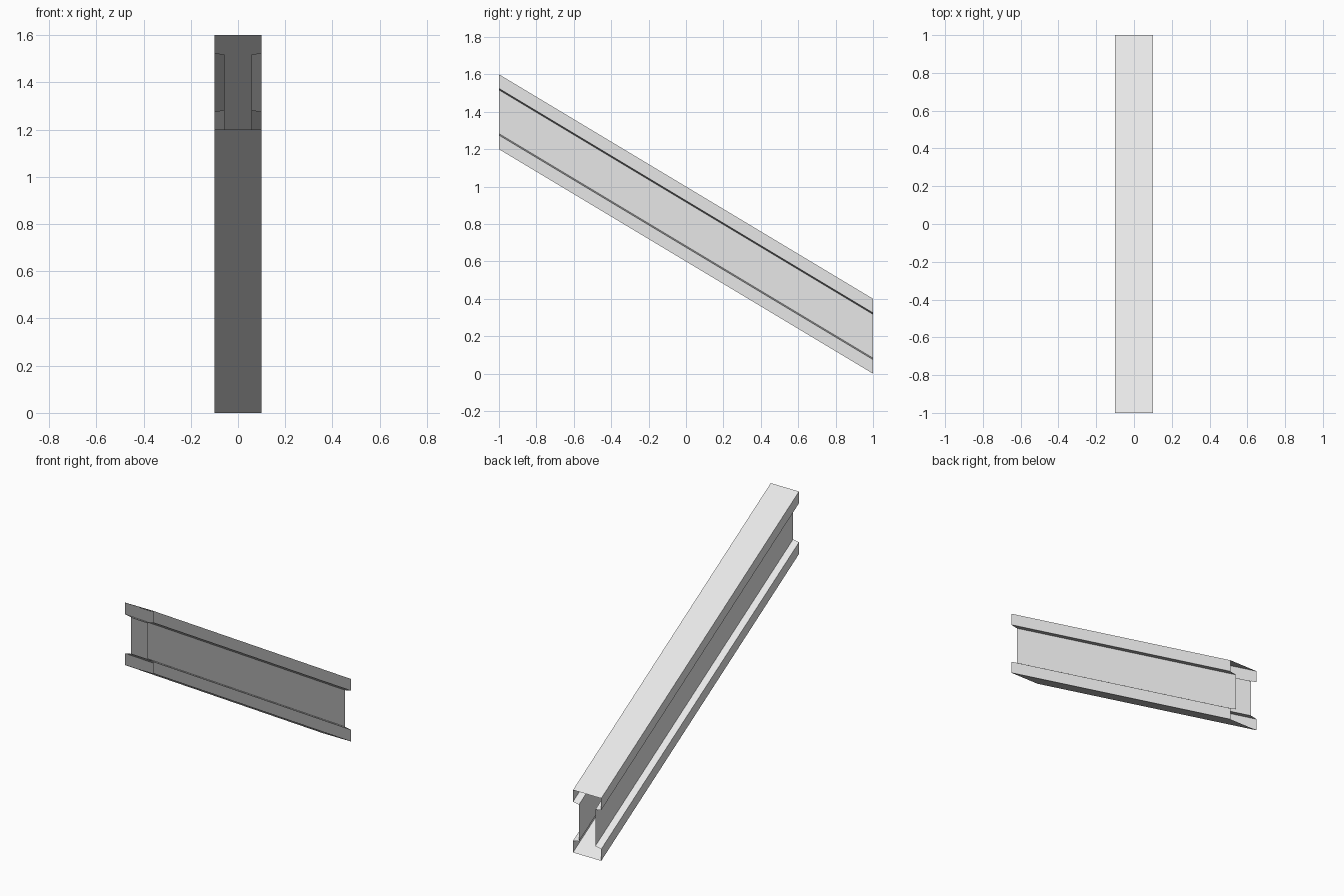
import bpy
import bmesh

if "Cube" in bpy.data.objects:
    bpy.data.objects.remove(bpy.data.objects["Cube"])

# Single plain grey
grey = bpy.data.materials.new("light_grey")
colour = (0.8, 0.8, 0.8, 1)
grey.use_nodes = True
grey.diffuse_color = colour
grey.node_tree.nodes["Principled BSDF"].inputs["Base Color"].default_value = colour

HEIGHT, DROP = 0.4, 1.2
FLANGE_EDGE, FLANGE_ROOT = 0.075, 0.083
HALF_FLANGE, HALF_WEB = 0.1, 0.058

# Right-hand half of the I section, bottom to top, then mirrored
half = [
    (HALF_FLANGE, 0),
    (HALF_FLANGE, FLANGE_EDGE),
    (HALF_WEB, FLANGE_ROOT),
    (HALF_WEB, HEIGHT - FLANGE_ROOT),
    (HALF_FLANGE, HEIGHT - FLANGE_EDGE),
    (HALF_FLANGE, HEIGHT),
]
section = half + [(-x, z) for x, z in reversed(half)]

# Sloping hollow beam shell, open at both upright ends
bm = bmesh.new()
front = [bm.verts.new((x, -1, z + DROP)) for x, z in section]
back = [bm.verts.new((x, 1, z)) for x, z in section]
for i in range(len(section)):
    j = (i + 1) % len(section)
    bm.faces.new((front[i], back[i], back[j], front[j]))

mesh = bpy.data.meshes.new("sloping_beam")
bm.to_mesh(mesh)
bm.free()
mesh.materials.append(grey)
beam = bpy.data.objects.new("sloping_beam", mesh)
bpy.context.collection.objects.link(beam)
